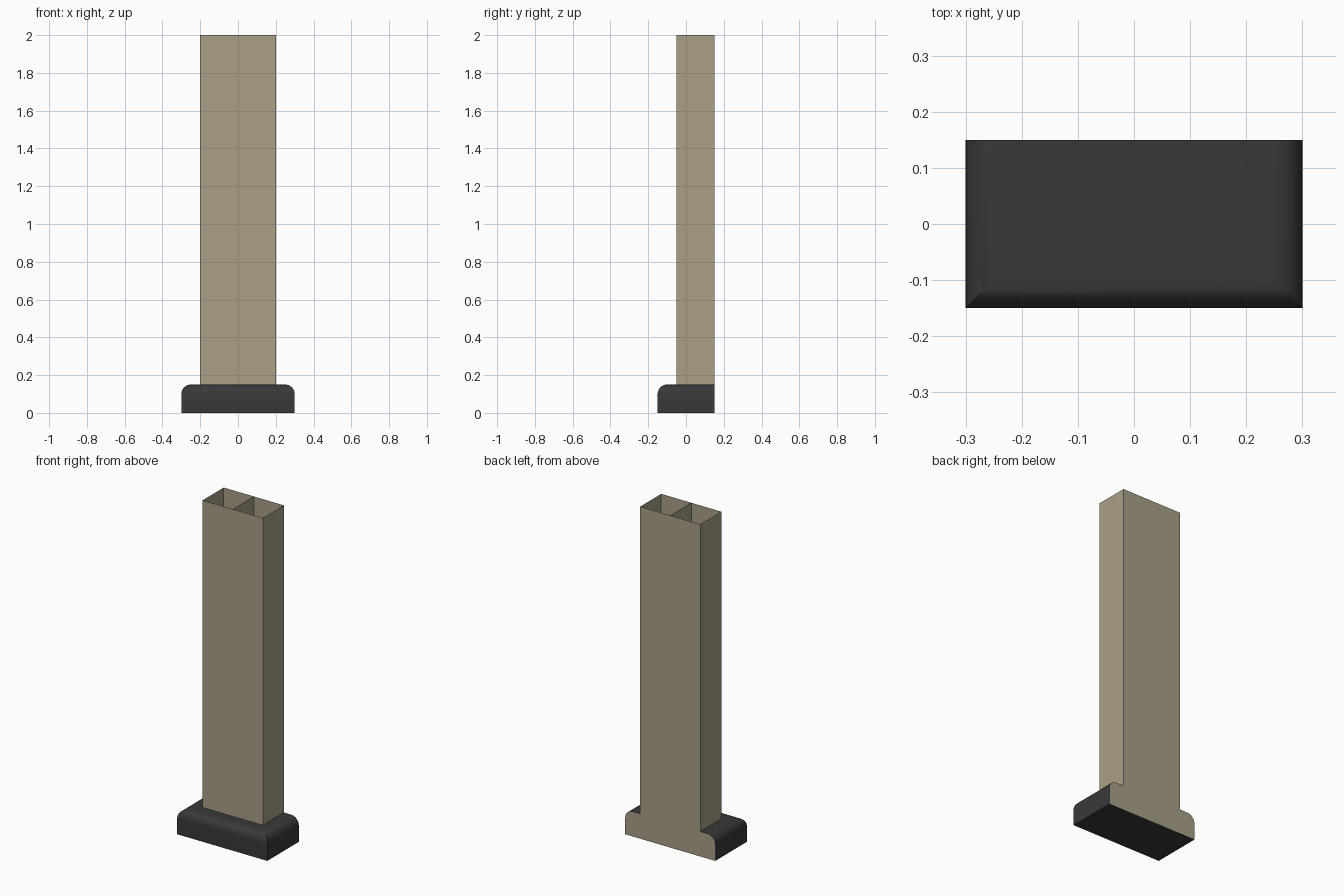
import bpy, bmesh
from math import sin, cos, pi

if "Cube" in bpy.data.objects:
    bpy.data.objects.remove(bpy.data.objects["Cube"])


def material(name, color):
    m = bpy.data.materials.new(name)
    m.diffuse_color = color
    m.use_nodes = True
    m.node_tree.nodes["Principled BSDF"].inputs["Base Color"].default_value = m.diffuse_color
    return m


def make_object(name, bm, mats):
    mesh = bpy.data.meshes.new(name)
    bm.to_mesh(mesh)
    bm.free()
    for m in mats:
        mesh.materials.append(m)
    obj = bpy.data.objects.new(name, mesh)
    bpy.context.collection.objects.link(obj)
    return obj


stone = material("beige_stone", (0.40, 0.35, 0.24, 1))
dark = material("dark_base", (0.04, 0.04, 0.04, 1))

BACK, FOOT, TOP, HALF = 0.15, 0.15, 2.0, 0.2

# Base: stacked rectangles, rounded over on the front and sides, flat at the back
R, STEPS = 0.05, 8
profile = [(0, 0)]
for i in range(STEPS + 1):
    a = i * pi / 2 / STEPS
    profile.append((R * (1 - cos(a)), FOOT - R + R * sin(a)))

bm = bmesh.new()
rings = []
for inset, z in profile:
    x, front = 0.3 - inset, -0.15 + inset
    rings.append([bm.verts.new(p) for p in
                  ((-x, BACK, z), (-x, front, z), (x, front, z), (x, BACK, z))])
for low, high in zip(rings, rings[1:]):
    for k in range(3):
        bm.faces.new((low[k], low[k + 1], high[k + 1], high[k]))
bm.faces.new(rings[0][::-1])
bm.faces.new(rings[-1])
# beige back of the base, flush with the pillar
back = bm.faces.new([r[3] for r in rings] + [r[0] for r in reversed(rings)])
back.material_index = 1
bmesh.ops.recalc_face_normals(bm, faces=bm.faces)
base = make_object("base", bm, [dark, stone])
bpy.context.view_layer.objects.active = base
base.select_set(True)
bpy.ops.object.shade_smooth_by_angle(angle=pi / 6)


# Pillar: thin open-topped shell with a centre partition
def wall(bm, a, b):
    bm.faces.new([bm.verts.new(p) for p in
                  ((*a, FOOT), (*b, FOOT), (*b, TOP), (*a, TOP))])


FRONT = -0.05
corners = [(-HALF, FRONT), (HALF, FRONT), (HALF, BACK), (-HALF, BACK)]
bm = bmesh.new()
for k in range(4):
    wall(bm, corners[k], corners[(k + 1) % 4])
bmesh.ops.remove_doubles(bm, verts=bm.verts, dist=1e-5)
make_object("pillar_shell", bm, [stone])

bm = bmesh.new()
wall(bm, (0, FRONT), (0, BACK))
make_object("pillar_partition", bm, [stone])
